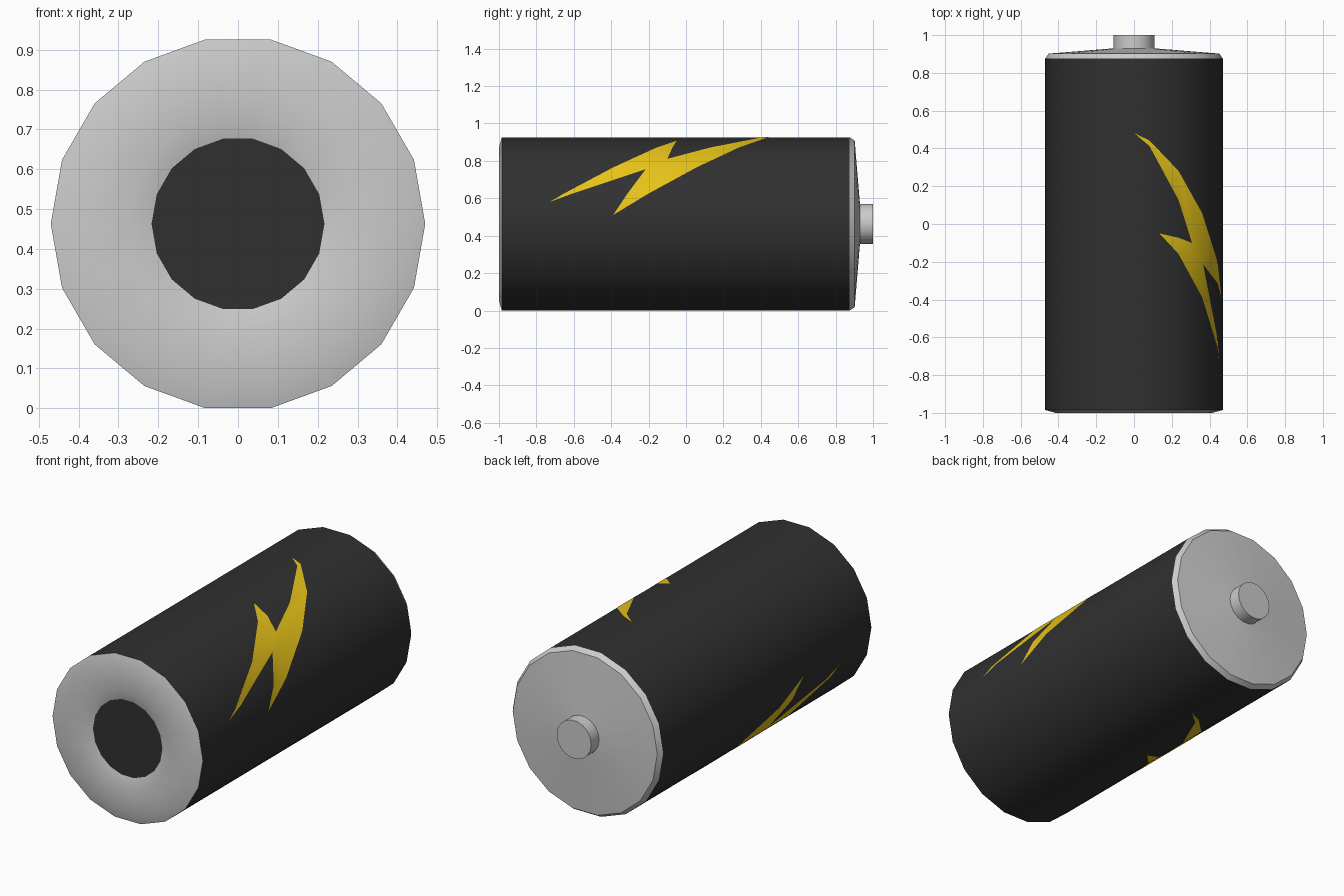
import bpy, bmesh
from math import sin, cos, radians
from mathutils import Vector

if "Cube" in bpy.data.objects:
    bpy.data.objects.remove(bpy.data.objects["Cube"])

SIDES, R = 18, 0.47
CZ = R * sin(radians(80))          # axis height, so a flat facet rests on z = 0


def material(name, rgb):
    m = bpy.data.materials.new(name)
    m.diffuse_color = (*rgb, 1)
    m.use_nodes = True
    m.node_tree.nodes["Principled BSDF"].inputs["Base Color"].default_value = m.diffuse_color
    return m


black = material("black", (0.03, 0.03, 0.03))
yellow = material("yellow", (0.8, 0.55, 0.01))


def finish(bm, name, mat=None):
    me = bpy.data.meshes.new(name)
    bm.to_mesh(me)
    bm.free()
    ob = bpy.data.objects.new(name, me)
    bpy.context.collection.objects.link(ob)
    ob.location.z = CZ
    if mat:
        me.materials.append(mat)
    bpy.ops.object.select_all(action='DESELECT')
    ob.select_set(True)
    bpy.context.view_layer.objects.active = ob
    bpy.ops.object.shade_smooth_by_angle(angle=radians(30))
    return ob


def lathe(name, profile, mat=None, cap_start=False, cap_end=False):
    """Revolve (y, radius) points around the long axis."""
    bm = bmesh.new()
    angles = [radians(360 / SIDES * k) for k in range(SIDES)]
    rings = [[bm.verts.new((r * cos(a), y, r * sin(a))) for a in angles]
             for y, r in profile]
    for a, b in zip(rings, rings[1:]):
        for k in range(SIDES):
            n = (k + 1) % SIDES
            bm.faces.new((a[k], b[k], b[n], a[n]))
    if cap_start:
        bm.faces.new(rings[0])
    if cap_end:
        bm.faces.new(rings[-1][::-1])
    return finish(bm, name, mat)


# Dark sleeve
lathe("body_sleeve", [(-0.985, R), (0.875, R)], black)
# Front end: bevelled ring sloping into a shallow recess with a dark disc
lathe("front_ring", [(-0.985, 0.217), (-1, 0.273), (-1, 0.415), (-0.985, R)])
lathe("front_disc", [(-0.985, 0.217)], black, cap_start=True)
# Back end: bevelled rim, shallow cone and contact stud
lathe("back_cap", [(0.875, R), (0.902, 0.452), (0.93, 0.108)])
lathe("back_terminal", [(0.93, 0.108), (1, 0.108)], cap_end=True)


# Bolt outline drawn flat as (u, y), then projected onto the sleeve facets
BOLT = [(0.443, 0.48), (0.243, -0.10), (0.386, -0.05),
        (-0.02, -0.73), (0.173, -0.215), (-0.09, -0.39)]
TILT = radians(17)
corners = []
for deg in range(0, 101, 20):
    a, r = radians(deg), R + 0.0012
    corners.append((r * sin(a - TILT), r * cos(a), r * sin(a)))


def wrap(u):
    """Point (x, z) on the faceted sleeve for flat coordinate u."""
    for (u0, x0, z0), (u1, x1, z1) in zip(corners, corners[1:]):
        if u <= u1 + 1e-7:
            t = (u - u0) / (u1 - u0)
            return x0 + t * (x1 - x0), z0 + t * (z1 - z0)
    return corners[-1][1:]


def bolt(name, turn):
    bm = bmesh.new()
    bm.faces.new([bm.verts.new((u, y, 0)) for u, y in BOLT])
    bmesh.ops.triangulate(bm, faces=bm.faces[:])
    for u, _, _ in corners:                      # split along facet edges
        bmesh.ops.bisect_plane(bm, geom=bm.verts[:] + bm.edges[:] + bm.faces[:],
                               plane_co=(u, 0, 0), plane_no=(1, 0, 0))
    for v in bm.verts:
        x, z = wrap(v.co.x)
        v.co = Vector((x, v.co.y, z))
    bm.normal_update()
    for f in bm.faces:                           # face outward
        c = f.calc_center_median()
        if f.normal.x * c.x + f.normal.z * c.z < 0:
            f.normal_flip()
    ob = finish(bm, name, yellow)
    ob.rotation_euler.y = radians(turn)


# Bolt on each side, half a turn apart
bolt("bolt_right", 0)
bolt("bolt_left", 180)
